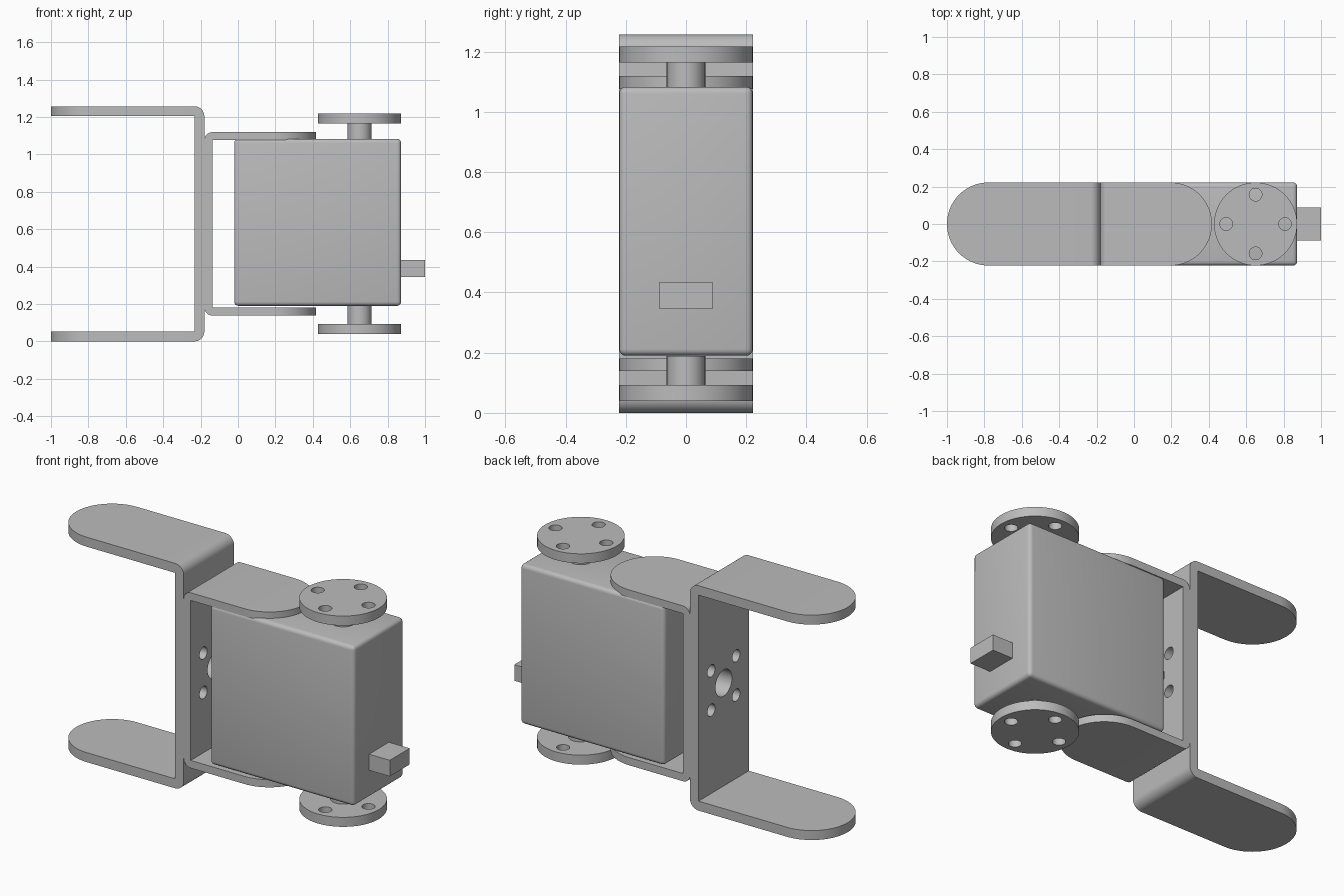
import bpy
import bmesh
from math import pi, sin, cos, radians
from mathutils import Matrix, Vector

cube = bpy.data.objects.get("Cube")
if cube:
    bpy.data.objects.remove(cube, do_unlink=True)

HALF = 0.222          # half width of the whole joint
MID_Z = 0.6285        # height of the symmetry plane
AXIS_X = 0.65         # output shaft position

grey = bpy.data.materials.new("light_grey")
grey.use_nodes = True
grey.diffuse_color = (0.5, 0.5, 0.5, 1)
grey.node_tree.nodes["Principled BSDF"].inputs["Base Color"].default_value = (0.5, 0.5, 0.5, 1)


def make(name, bm):
    bmesh.ops.recalc_face_normals(bm, faces=bm.faces)
    mesh = bpy.data.meshes.new(name)
    bm.to_mesh(mesh)
    bm.free()
    mesh.materials.append(grey)
    obj = bpy.data.objects.new(name, mesh)
    bpy.context.collection.objects.link(obj)
    return obj


def prism(name, points, sweep):
    """Extrude a closed outline along a vector."""
    bm = bmesh.new()
    face = bm.faces.new([bm.verts.new(p) for p in points])
    new = bmesh.ops.extrude_face_region(bm, geom=[face])["geom"]
    verts = [v for v in new if isinstance(v, bmesh.types.BMVert)]
    bmesh.ops.translate(bm, verts=verts, vec=sweep)
    return make(name, bm)


def box(name, low, high):
    low, high = Vector(low), Vector(high)
    bm = bmesh.new()
    bmesh.ops.create_cube(bm, size=1)
    bmesh.ops.scale(bm, verts=bm.verts, vec=high - low)
    bmesh.ops.translate(bm, verts=bm.verts, vec=(low + high) / 2)
    return make(name, bm)


def cylinder(name, centre, radius, depth, along_x=False, sides=32):
    bm = bmesh.new()
    turn = Matrix.Rotation(pi / 2, 4, "Y") if along_x else Matrix()
    bmesh.ops.create_cone(bm, cap_ends=True, segments=sides, radius1=radius, radius2=radius,
                          depth=depth, matrix=Matrix.Translation(centre) @ turn)
    return make(name, bm)


def select(obj):
    bpy.ops.object.select_all(action="DESELECT")
    obj.select_set(True)
    bpy.context.view_layer.objects.active = obj


def cut(obj, cutter, operation="DIFFERENCE"):
    mod = obj.modifiers.new("cut", "BOOLEAN")
    mod.operation, mod.object, mod.solver = operation, cutter, "EXACT"
    select(obj)
    bpy.ops.object.modifier_apply(modifier=mod.name)
    bpy.data.objects.remove(cutter, do_unlink=True)


def smooth(obj):
    select(obj)
    bpy.ops.object.shade_smooth_by_angle(angle=radians(32))


def bracket(name, web_x, tip_x, half_height, thick):
    """U-shaped strip with bent corners, rounded arm tips and a drilled web."""
    way = 1 if tip_x > web_x else -1
    bend = thick
    arc = [(bend - bend * sin(a), half_height - bend + bend * cos(a))
           for a in (pi / 2 * i / 8 for i in range(9))]
    length = abs(tip_x - web_x)
    inner = half_height - thick
    half = [(length, inner), (length, half_height)] + arc
    lower = [(u, -z) for u, z in reversed(half)]
    outline = half + lower + [(thick, -inner), (thick, inner)]
    obj = prism(name, [(web_x + way * u, -HALF, MID_Z + z) for u, z in outline],
                (0, 2 * HALF, 0))
    # Round the arm tips with a long half-capsule outline
    reach = 0.25
    tip = [(length - HALF + HALF * cos(a), HALF * sin(a))
           for a in (-pi / 2 + pi * i / 40 for i in range(41))]
    tip = [(u, v * 1.0001) for u, v in tip]
    capsule = [(-reach, -HALF * 1.0001)] + tip + [(-reach, HALF * 1.0001)]
    cut(obj, prism("tip_cutter", [(web_x + way * u, v, -reach) for u, v in capsule],
                   (0, 0, 2)), "INTERSECT")
    # Centre hole and four screw holes
    cut(obj, cylinder("hole_cutter", (web_x, 0, MID_Z), 0.073, 0.3, True))
    for y in (-0.11, 0.11):
        for z in (-0.11, 0.11):
            cut(obj, cylinder("hole_cutter", (web_x, y, MID_Z + z), 0.034, 0.3, True, 24))
    smooth(obj)


# Two brackets fixed back to back
bracket("outer_bracket", -0.18, -1.0, MID_Z, 0.053)
bracket("inner_bracket", -0.18, 0.417, 0.49, 0.043)

# Motor body with softened edges
body = box("motor_body", (-0.02, -HALF, 0.19), (0.872, HALF, 1.083))
bevel = body.modifiers.new("soft_edges", "BEVEL")
bevel.width, bevel.segments = 0.022, 4
select(body)
bpy.ops.object.modifier_apply(modifier=bevel.name)
smooth(body)

# Cable plug
box("cable_plug", (0.86, -0.088, 0.345), (1.0, 0.088, 0.435))

# Output shafts and drilled discs, above and below
for side, sign in (("upper", 1), ("lower", -1)):
    shaft = cylinder(side + "_shaft", (AXIS_X, 0, MID_Z + sign * 0.49), 0.064, 0.1)
    smooth(shaft)
    z = MID_Z + sign * 0.5625
    disc = cylinder(side + "_disc", (AXIS_X, 0, z), HALF, 0.053, sides=64)
    for i in range(4):
        a = i * pi / 2
        cut(disc, cylinder("hole_cutter", (AXIS_X + 0.157 * cos(a), 0.157 * sin(a), z),
                           0.034, 0.2, sides=24))
    smooth(disc)
